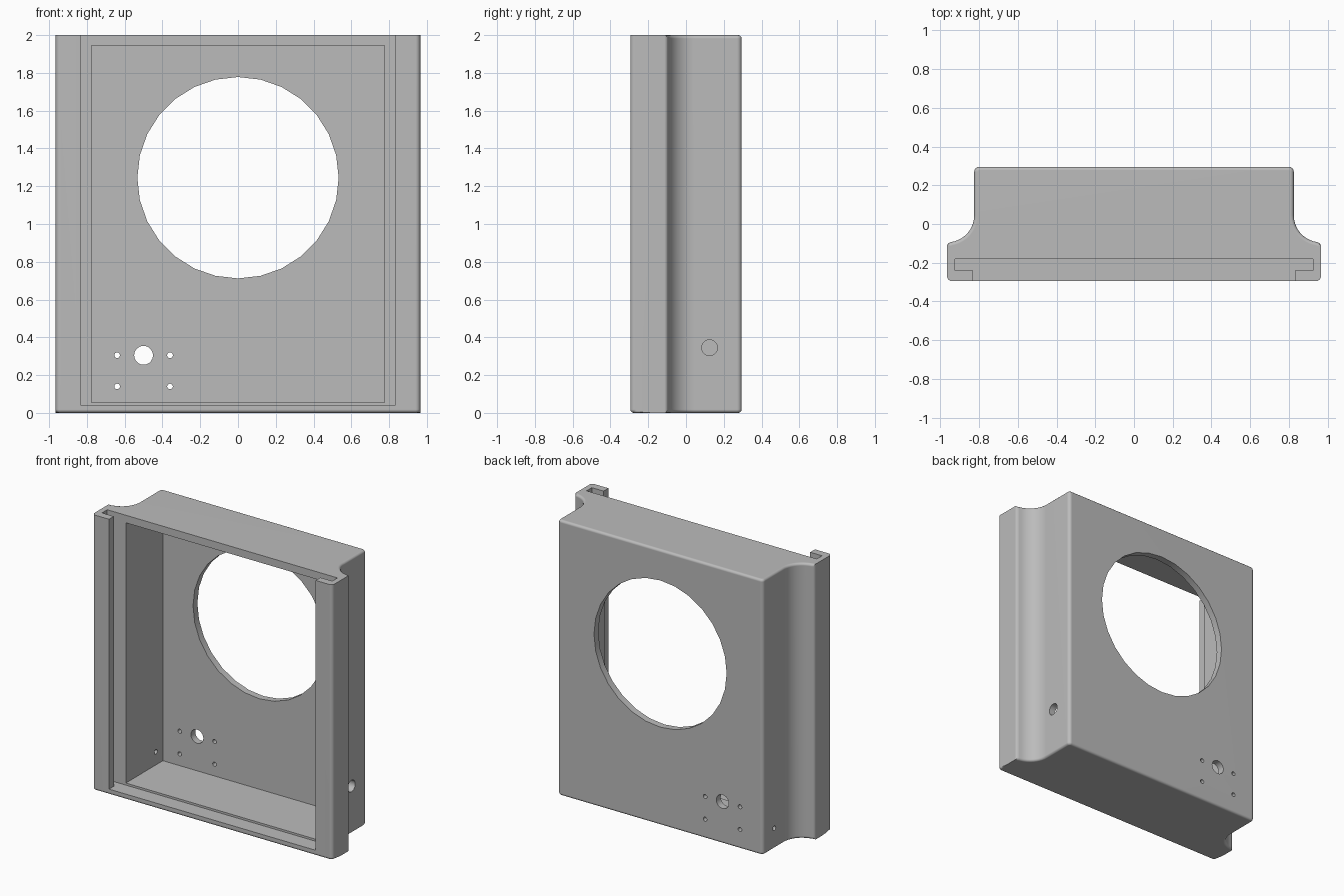
import bpy, bmesh, math
from mathutils import Matrix, Vector

cube = bpy.data.objects.get("Cube")
if cube:
    bpy.data.objects.remove(cube, do_unlink=True)

grey = bpy.data.materials.new("light grey plastic")
grey.use_nodes = True
colour = (0.5, 0.5, 0.5, 1)
grey.diffuse_color = colour
grey.node_tree.nodes["Principled BSDF"].inputs["Base Color"].default_value = colour

HEIGHT = 2.0


def make_object(name, bm):
    bmesh.ops.recalc_face_normals(bm, faces=bm.faces)
    mesh = bpy.data.meshes.new(name)
    bm.to_mesh(mesh)
    bm.free()
    mesh.materials.append(grey)
    obj = bpy.data.objects.new(name, mesh)
    bpy.context.collection.objects.link(obj)
    return obj


def arc(cx, cy, r, start, end, steps):
    angles = [math.radians(start + (end - start) * i / steps) for i in range(steps + 1)]
    return [(cx + r * math.cos(a), cy + r * math.sin(a)) for a in angles]


def box(name, low, high):
    low, high = Vector(low), Vector(high)
    bm = bmesh.new()
    bmesh.ops.create_cube(bm, size=1)
    bmesh.ops.scale(bm, vec=high - low, verts=bm.verts)
    bmesh.ops.translate(bm, vec=(low + high) / 2, verts=bm.verts)
    return make_object(name, bm)


def drill(name, centre, radius, depth, axis, sides=20):
    bm = bmesh.new()
    bmesh.ops.create_cone(bm, cap_ends=True, segments=sides, radius1=radius,
                          radius2=radius, depth=depth)
    bmesh.ops.rotate(bm, verts=bm.verts, matrix=Matrix.Rotation(math.pi / 2, 3, axis))
    bmesh.ops.translate(bm, vec=centre, verts=bm.verts)
    return make_object(name, bm)


# Outer shell: flanged profile with a cove on each side, extruded upward
half = arc(0.94, -0.27, 0.025, -90, 0, 4)
half += arc(0.945, -0.115, 0.02, 0, 80, 4)
half += arc(0.965, 0.045, 0.14, 262, 180, 10)
half += arc(0.8, 0.27, 0.025, 0, 90, 4)
profile = half + [(-x, y) for x, y in reversed(half)]

bm = bmesh.new()
base = bm.faces.new([bm.verts.new((x, y, 0)) for x, y in profile])
top = bmesh.ops.extrude_face_region(bm, geom=[base])
bmesh.ops.translate(bm, vec=(0, 0, HEIGHT),
                    verts=[g for g in top["geom"] if isinstance(g, bmesh.types.BMVert)])
bmesh.ops.recalc_face_normals(bm, faces=bm.faces)

# Round the rear rims and the lower front rim
rims = []
for edge in bm.edges:
    a, b = edge.verts
    if abs(a.co.z - b.co.z) < 0.001:
        y = (a.co.y + b.co.y) / 2
        if y > -0.1 or (y < -0.27 and a.co.z < 0.001):
            rims.append(edge)
bmesh.ops.bevel(bm, geom=rims, offset=0.018, offset_type='OFFSET', segments=3,
                profile=0.5, affect='EDGES', clamp_overlap=False)
housing = make_object("housing", bm)

# Cavity, sliding panel slot and front opening
cutters = [
    box("cavity_cutter", (-0.775, -0.21, 0.055), (0.775, 0.245, 1.945)),
    box("slot_cutter", (-0.925, -0.24, 0.04), (0.925, -0.18, 2.1)),
    box("opening_cutter", (-0.83, -0.4, 0.04), (0.83, -0.21, 2.1)),
]

# Round holes in the back wall
cutters.append(drill("large_hole_cutter", (0, 0.27, 1.245), 0.533, 0.2, 'X', 28))
cutters.append(drill("knob_hole_cutter", (-0.5, 0.27, 0.305), 0.05, 0.2, 'X'))
for x in (-0.64, -0.36):
    for z in (0.305, 0.14):
        cutters.append(drill("screw_hole_cutter", (x, 0.27, z), 0.015, 0.2, 'X', 14))

# Cable holes in the side walls
cutters.append(drill("left_cable_hole_cutter", (0.8, 0.125, 0.345), 0.042, 0.2, 'Y'))
cutters.append(drill("right_cable_hole_cutter", (-0.8, 0.165, 0.15), 0.017, 0.2, 'Y', 14))

bpy.ops.object.select_all(action='DESELECT')
bpy.context.view_layer.objects.active = housing
housing.select_set(True)
for cutter in cutters:
    cutter.hide_render = True
    mod = housing.modifiers.new("cut", 'BOOLEAN')
    mod.operation = 'DIFFERENCE'
    mod.solver = 'EXACT'
    mod.object = cutter
    bpy.ops.object.modifier_apply(modifier=mod.name)
    bpy.data.objects.remove(cutter, do_unlink=True)

# Smooth rounded areas, keep the flat walls flat
bpy.ops.object.shade_smooth_by_angle(angle=math.radians(32))
weighted = housing.modifiers.new("flat_walls", 'WEIGHTED_NORMAL')
weighted.keep_sharp = True
